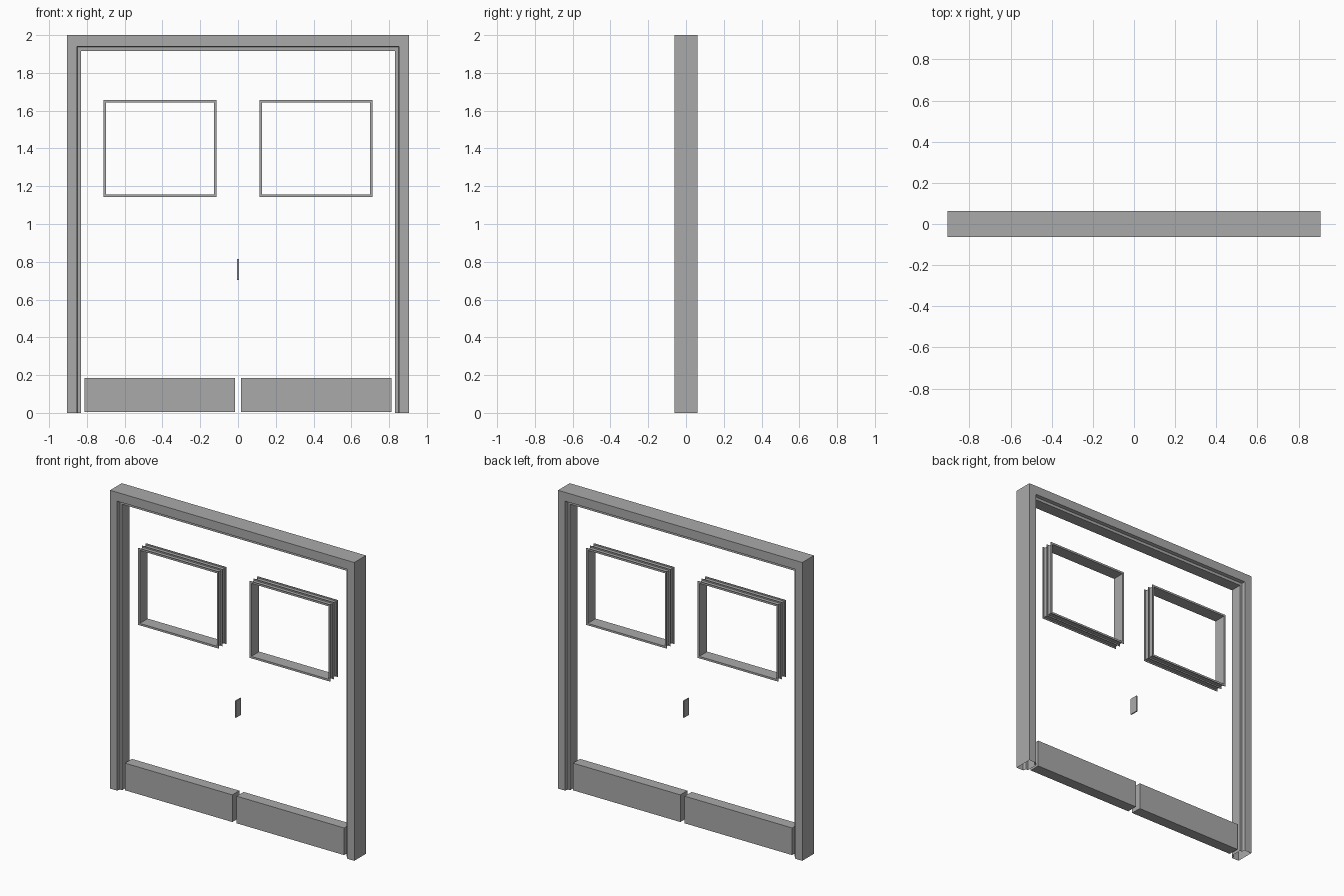
import bpy
import bmesh

default = bpy.data.objects.get("Cube")
if default:
    bpy.data.objects.remove(default, do_unlink=True)

HALF_W, HEIGHT = 0.906, 2.0

# One plain grey metal for everything
metal = bpy.data.materials.new("grey_metal")
grey = (0.4, 0.4, 0.4, 1.0)
metal.diffuse_color = grey
metal.use_nodes = True
metal.node_tree.nodes["Principled BSDF"].inputs["Base Color"].default_value = grey


def finish(name, bm):
    bmesh.ops.recalc_face_normals(bm, faces=bm.faces[:])
    mesh = bpy.data.meshes.new(name)
    bm.to_mesh(mesh)
    bm.free()
    mesh.materials.append(metal)
    obj = bpy.data.objects.new(name, mesh)
    bpy.context.collection.objects.link(obj)
    return obj


def sweep(name, path, profile, closed):
    """Sweep a closed (inset, y) profile along mitred corners (x, z, inset_x, inset_z)."""
    bm = bmesh.new()
    rings = [[bm.verts.new((x + d * ix, y, z + d * iz)) for d, y in profile]
             for x, z, ix, iz in path]
    spans = len(rings) if closed else len(rings) - 1
    count = len(profile)
    for i in range(spans):
        a, b = rings[i], rings[(i + 1) % len(rings)]
        for j in range(count):
            k = (j + 1) % count
            bm.faces.new((a[j], a[k], b[k], b[j]))
    return finish(name, bm)


def box(name, x0, x1, y0, y1, z0, z1):
    bm = bmesh.new()
    bmesh.ops.create_cube(bm, size=1)
    for v in bm.verts:
        v.co.x = x1 if v.co.x > 0 else x0
        v.co.y = y1 if v.co.y > 0 else y0
        v.co.z = z1 if v.co.z > 0 else z0
    return finish(name, bm)


# Door frame: hollow jambs and header with a raised stop, open at the floor
half_profile = [(0, -0.062), (0.053, -0.062), (0.057, -0.04), (0.074, -0.04)]
frame_profile = half_profile + [(d, -y) for d, y in reversed(half_profile)]
head = -1.12
frame_path = [(-HALF_W, 0, 1, 0), (-HALF_W, HEIGHT, 1, head),
              (HALF_W, HEIGHT, -1, head), (HALF_W, 0, -1, 0)]
sweep("door_frame", frame_path, frame_profile, False)

# Window trim: thin inner wall with three outward flanges
FLANGE, WALL, THIN = 0.013, 0.009, 0.002
window_profile = [(FLANGE, -0.042), (FLANGE, 0.042)]
for y in (0.04, 0.0, -0.04):
    window_profile += [(WALL, y + THIN), (0, y + THIN), (0, y - THIN), (WALL, y - THIN)]
# The outermost flange edges already meet the wall ends
window_profile = [p for p in window_profile if p[0] != WALL or abs(p[1]) < 0.041]

for side, s in (("left", 1), ("right", -1)):
    x0, x1 = sorted((s * 0.115, s * 0.712))
    z0, z1 = 1.142, 1.657
    corners = [(x0, z0, 1, 1), (x0, z1, 1, -1), (x1, z1, -1, -1), (x1, z0, -1, 1)]
    sweep(side + "_window_trim", corners, window_profile, True)

    # Kick panel at the foot of each door leaf
    a, b = sorted((s * 0.016, s * 0.813))
    box(side + "_kick_panel", a, b, -0.037, 0.037, 0.004, 0.186)

# Lock edge plate between the leaves
box("lock_plate", -0.004, 0.004, -0.028, 0.028, 0.704, 0.816)
